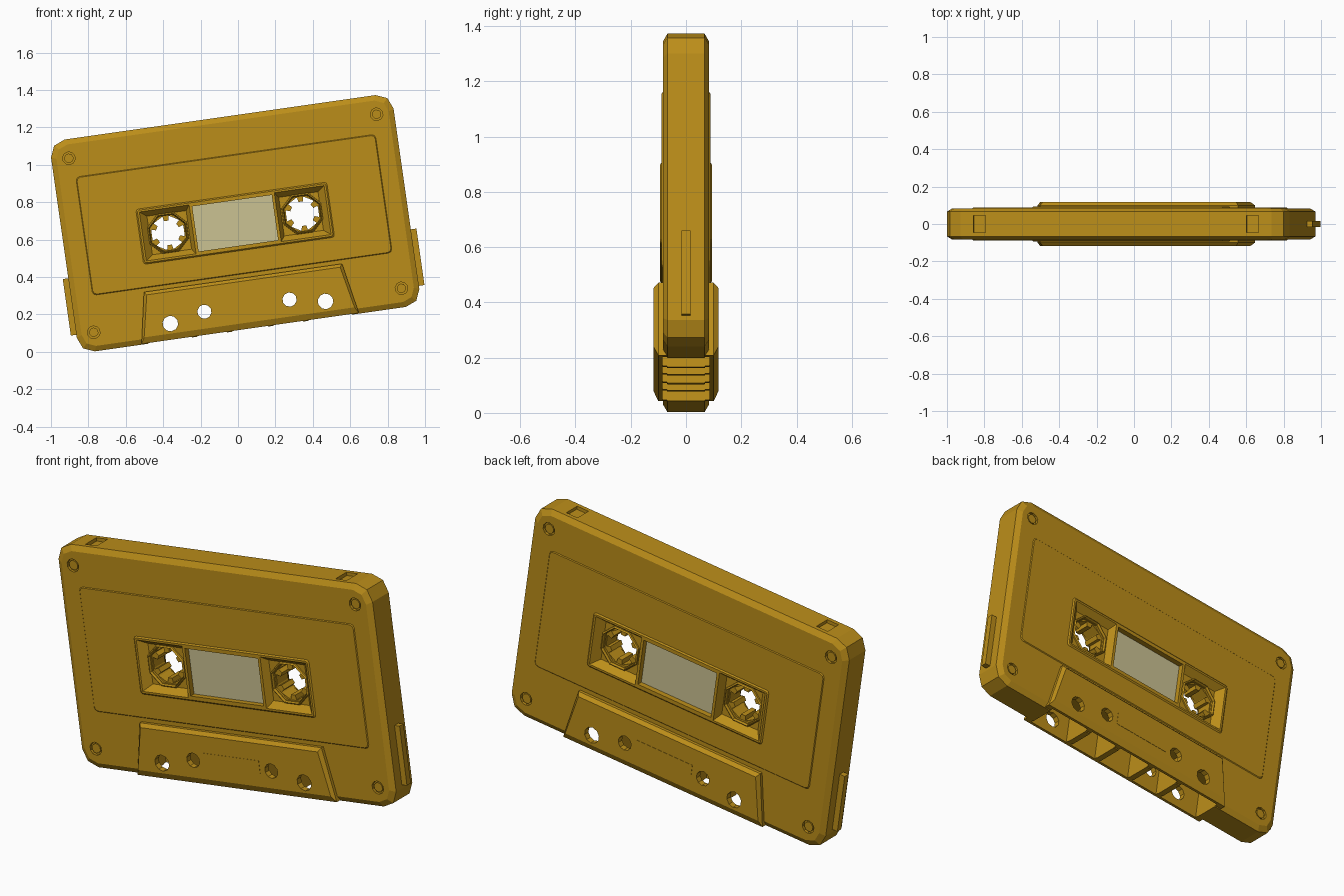
import bpy, bmesh
from math import sin, cos, pi, radians
from mathutils import Matrix

if "Cube" in bpy.data.objects:
    bpy.data.objects.remove(bpy.data.objects["Cube"])

# Everything is modelled upright around the shell centre, then tilted
TILT = Matrix.Translation((-0.015, 0, 0.6875)) @ Matrix.Rotation(radians(-8.13), 4, 'Y')


def material(name, colour):
    m = bpy.data.materials.new(name)
    m.diffuse_color = colour
    m.use_nodes = True
    m.node_tree.nodes["Principled BSDF"].inputs["Base Color"].default_value = m.diffuse_color
    return m


GOLD = material("gold_plastic", (0.5, 0.27, 0.01, 1))
CLEAR = material("window_tint", (0.6, 0.54, 0.29, 1))


def loft(name, sections, ring=False, mat=GOLD):
    """Skin (y, outline) sections; ring joins the last back to the first."""
    bm = bmesh.new()
    rows = [[bm.verts.new((u, y, v)) for u, v in pts] for y, pts in sections]
    pairs = list(zip(rows, rows[1:]))
    if ring:
        pairs.append((rows[-1], rows[0]))
    else:
        bm.faces.new(rows[0])
        bm.faces.new(rows[-1])
    n = len(rows[0])
    for a, b in pairs:
        for i in range(n):
            j = (i + 1) % n
            bm.faces.new((a[i], a[j], b[j], b[i]))
    bmesh.ops.recalc_face_normals(bm, faces=bm.faces)
    me = bpy.data.meshes.new(name)
    bm.to_mesh(me)
    bm.free()
    me.materials.append(mat)
    ob = bpy.data.objects.new(name, me)
    bpy.context.collection.objects.link(ob)
    ob.matrix_world = TILT
    return ob


def rect(u0, u1, v0, v1):
    return [(u0, v0), (u1, v0), (u1, v1), (u0, v1)]


def rounded(u0, u1, v0, v1, r, seg=2):
    pts = []
    for k, (cu, cv) in enumerate(rect(u0 + r, u1 - r, v0 + r, v1 - r)):
        for i in range(seg + 1):
            a = pi + k * pi / 2 + i * pi / 2 / seg
            pts.append((cu + r * cos(a), cv + r * sin(a)))
    return pts


def circle(cu, cv, r, n):
    return [(cu + r * cos(2 * pi * (i + .5) / n), cv + r * sin(2 * pi * (i + .5) / n)) for i in range(n)]


def box(name, u0, u1, y0, y1, v0, v1, mat=GOLD):
    return loft(name, [(y0, rect(u0, u1, v0, v1)), (y1, rect(u0, u1, v0, v1))], mat=mat)


def combine(target, other, op):
    other.hide_render = True
    mod = target.modifiers.new(op, 'BOOLEAN')
    mod.operation, mod.object, mod.solver = op, other, 'EXACT'
    bpy.context.view_layer.update()
    bpy.context.view_layer.objects.active = target
    bpy.ops.object.modifier_apply(modifier=mod.name)
    bpy.data.objects.remove(other)


def through(pts, y=0.2):
    return loft("cutter", [(-y, pts), (y, pts)])


def double(name, small, mid, y_out, y_in):
    """Symmetric slab with chamfered front and back."""
    return loft(name, [(-y_out, small), (-y_in, mid), (y_in, mid), (y_out, small)])


# Main shell with chamfered rim
shell = double("cassette_shell", rounded(-.897, .897, -.544, .544, .068),
               rounded(-.925, .925, -.572, .572, .085), .084, .067)

# Thick head section along the lower edge
head = double("head_section",
              [(-.568, -.535), (.568, -.535), (.522, -.312), (-.522, -.312)],
              [(-.587, -.568), (.587, -.568), (.535, -.295), (-.535, -.295)], .117, .1)
combine(shell, head, 'UNION')

# Raised label area, hub frame and head panel
combine(shell, double("label", rounded(-.805, .805, -.270, .361, .02), rounded(-.81, .81, -.275, .366, .02),
                      .088, .083), 'UNION')
combine(shell, double("hub_frame", rounded(-.509, .509, -.142, .142, .012), rounded(-.517, .517, -.15, .15, .015),
                      .094, .087), 'UNION')
combine(shell, through(rect(-.163, .163, -.465, -.4), .1185), 'UNION')

# Window opening and pin holes
combine(shell, through(rect(-.215, .215, -.122, .122)), 'DIFFERENCE')
for s in (-1, 1):
    for u, v, r in ((.419, -.482, .042), (.23, -.445, .038)):
        combine(shell, through(circle(s * u, v, r, 10)), 'DIFFERENCE')

# Sloped hub pockets and hub holes
for s in (-1, 1):
    for f in (-1, 1):
        outer = rect(.23, .499, -.132, .132)
        inner = rect(.25, .462, -.104, .104)
        if s < 0:
            outer, inner = [[(-u, v) for u, v in p] for p in (outer, inner)]
        combine(shell, loft("cutter", [(f * .1, outer), (f * .094, outer), (f * .055, inner)]), 'DIFFERENCE')
    combine(shell, through(circle(s * .363, 0, .1, 8)), 'DIFFERENCE')

# Tape openings along the bottom, divided by ribs
for a, b in ((-.55, -.315), (-.285, -.125), (-.095, .095), (.125, .285), (.315, .55)):
    combine(shell, box("cutter", a, b, -.085, .085, -.65, -.405), 'DIFFERENCE')

# Tab recesses in the top edge
for s in (-1, 1):
    combine(shell, box("cutter", s * .737 - .033, s * .737 + .033, -.045, .045, .555, .65), 'DIFFERENCE')

# Screw recesses, then screw heads
for s in (-1, 1):
    for t in (-1, 1):
        for f in (-1, 1):
            c = (s * .831, t * .47)
            well = circle(*c, .034, 10)
            combine(shell, loft("cutter", [(f * .07, well), (f * .12, well)]), 'DIFFERENCE')
            loft("screw_head", [(f * .065, circle(*c, .025, 10)), (f * .08, circle(*c, .025, 10))])

# Hubs with six drive teeth, and octagonal collars
for s in (-1, 1):
    c = s * .363
    gear, rim = [], []
    for k in range(6):
        for da, r in ((-.26, .09), (-.17, .09), (-.17, .066), (.17, .066), (.17, .09), (.26, .09)):
            a = k * pi / 3 + pi / 6 + (da if r > .08 else da * 1.1)
            gear.append((c + r * cos(a), r * sin(a)))
            rim.append((c + .1 * cos(a), .1 * sin(a)))
    loft("drive_hub", [(-.045, rim), (.045, rim), (.045, gear), (-.045, gear)], ring=True)
    for f in (-1, 1):
        loft("hub_collar", [(f * .04, circle(c, 0, .118, 8)), (f * .062, circle(c, 0, .114, 8)),
                            (f * .068, circle(c, 0, .107, 8)), (f * .04, circle(c, 0, .098, 8))], ring=True)

# Window pane
box("window_pane", -.216, .216, -.065, .065, -.123, .123, CLEAR)

# Side tabs
for s in (-1, 1):
    u0, u1 = sorted((s * .91, s * .955))
    box("side_tab", u0, u1, -.016, .016, -.47, -.165)
